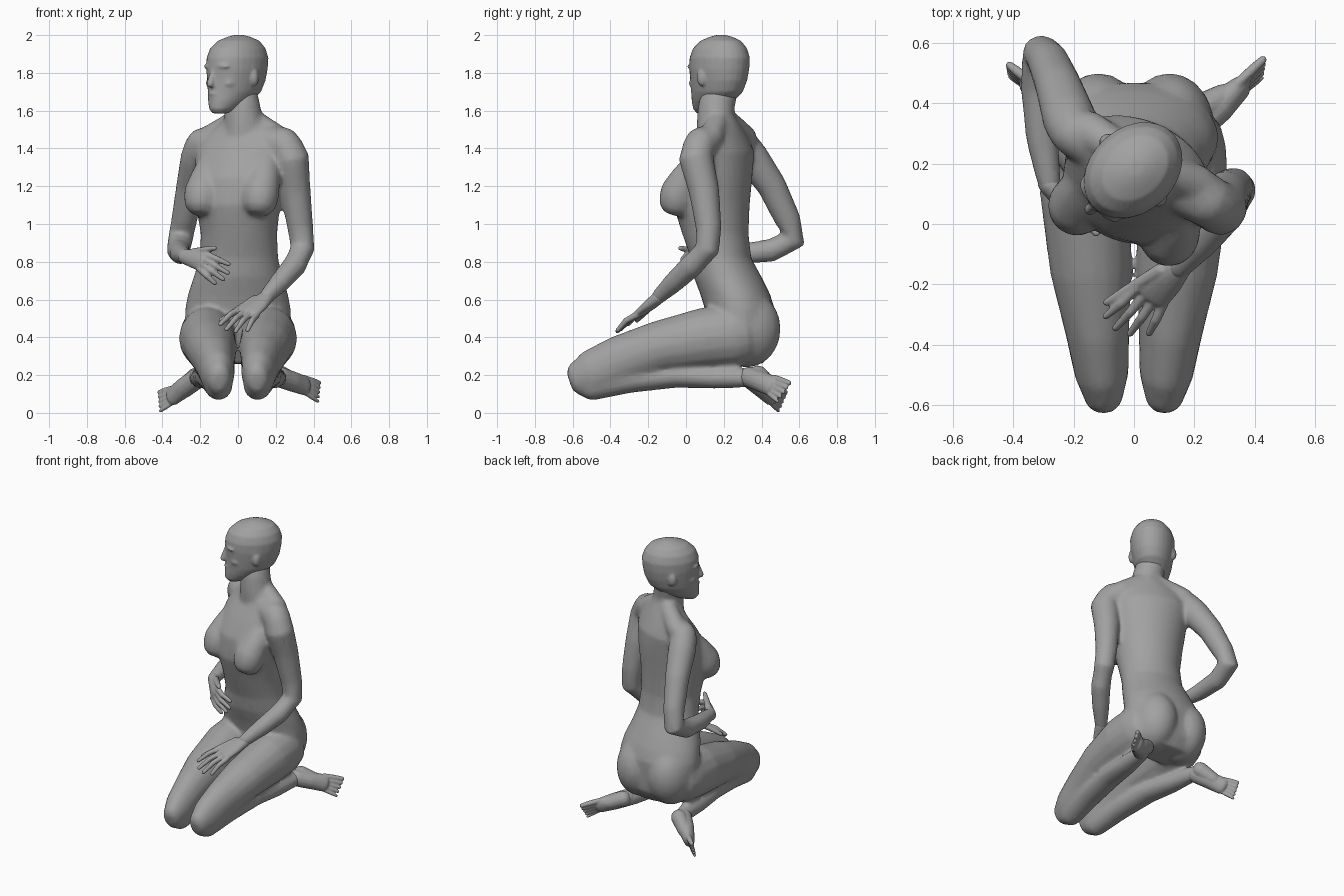
import bpy, bmesh, math
from mathutils import Vector, Matrix

V = Vector
clay = bpy.data.materials.new("grey clay")
clay.diffuse_color = (0.36, 0.36, 0.36, 1)


def loft(bm, rings, n=20):
    """Closed skin through rings of (centre, half-axis u, half-axis v)."""
    loops = []
    for c, u, v in rings:
        loops.append([bm.verts.new(c + u * math.cos(2 * math.pi * i / n) + v * math.sin(2 * math.pi * i / n))
                      for i in range(n)])
    for a, b in zip(loops, loops[1:]):
        for i in range(n):
            bm.faces.new((a[i], a[(i + 1) % n], b[(i + 1) % n], b[i]))
    bm.faces.new(loops[0])
    bm.faces.new(loops[-1])


def tube(bm, pts, hint=(0, 0, 1), n=16):
    """Rounded limb through (x, y, z, half-width, half-height)."""
    P = [V(p[:3]) for p in pts]
    rings = []
    for i, p in enumerate(pts):
        t = (P[min(i + 1, len(P) - 1)] - P[max(i - 1, 0)]).normalized()
        u = t.cross(V(hint)).normalized()
        v = u.cross(t)
        a, b = p[3], p[-1]
        rings.append((P[i], u * a, v * b))
        if i in (0, len(P) - 1):
            d = t * (-1 if i == 0 else 1) * min(a, b)
            caps = [(P[i] + d * k, u * a * s, v * b * s) for k, s in ((0.5, 0.86), (0.85, 0.5))]
            rings = caps[::-1] + rings if i == 0 else rings + caps
    loft(bm, rings, n)


def ball(bm, c, r, yaw=0):
    m = Matrix.Translation(c) @ Matrix.Rotation(yaw, 4, 'Z') @ Matrix.Diagonal((*r, 1))
    bmesh.ops.create_uvsphere(bm, u_segments=20, v_segments=12, radius=1, matrix=m)


def finish(name, bm, voxel, smooth, ratio):
    """Fuse the pieces into one skin, soften the joins, thin out the faces."""
    bmesh.ops.recalc_face_normals(bm, faces=bm.faces)
    me = bpy.data.meshes.new(name)
    bm.to_mesh(me)
    bm.free()
    me.materials.append(clay)
    ob = bpy.data.objects.new(name, me)
    bpy.context.collection.objects.link(ob)
    r = ob.modifiers.new("fuse", 'REMESH')
    r.mode, r.voxel_size, r.use_smooth_shade = 'VOXEL', voxel, True
    s = ob.modifiers.new("soften", 'SMOOTH')
    s.factor, s.iterations = 0.5, smooth
    d = ob.modifiers.new("simplify", 'DECIMATE')
    d.ratio = ratio


# --- body: torso, limbs and neck fused into one skin ---
bm = bmesh.new()
torso = [  # z, cx, cy, half-width, half-depth, twist in degrees
    (0.26, 0, .30, .18, .11, 0), (0.34, 0, .30, .245, .16, 0), (0.45, 0, .29, .28, .175, 0),
    (0.55, 0, .285, .28, .185, 0), (0.63, 0, .26, .265, .185, 0), (0.72, 0, .22, .235, .18, 2),
    (0.82, .005, .185, .208, .16, 5), (0.95, .005, .155, .203, .175, 10), (1.10, 0, .135, .225, .20, 16),
    (1.25, .005, .145, .245, .20, 21), (1.38, .015, .18, .25, .165, 24), (1.46, .02, .19, .22, .12, 24),
    (1.515, .03, .185, .15, .10, 24), (1.56, .03, .17, .10, .095, 24)]
rings = []
for z, cx, cy, w, d, a in torso:
    a = math.radians(a)
    rings.append((V((cx, cy, z)), V((math.cos(a), -math.sin(a), 0)) * w, V((math.sin(a), math.cos(a), 0)) * d))
loft(bm, rings, 32)
tube(bm, [(-.19, .30, 1.425, .085), (.03, .19, 1.44, .09), (.24, .08, 1.425, .09)])        # shoulder girdle
tube(bm, [(.03, .17, 1.44, .11), (.03, .158, 1.53, .103), (.022, .16, 1.62, .097),
          (.005, .18, 1.70, .095)], (0, 1, 0))                                             # neck
for x, y in ((-.15, .31), (.21, .13)):
    tube(bm, [(.03, .185, 1.575, .06), (x * .5 + .02, y * .5 + .095, 1.52, .06), (x, y, 1.455, .068)])
for x, y in ((-.19, .055), (.115, -.047)):                                                 # chest
    tube(bm, [(x + .04, y + .10, 1.33, .06), (x + .025, y + .055, 1.25, .085),
              (x + .005, y + .012, 1.17, .10), (x, y, 1.13, .098)], (0, 1, 0))
for s in (-1, 1):
    ball(bm, (s * .118, .32, .445), (.15, .182, .205))                                     # seat
    tube(bm, [(s * .165, .26, .41, .142, .165), (s * .163, .10, .395, .15, .163),
              (s * .143, -.15, .345, .137, .14), (s * .122, -.35, .275, .108, .135),
              (s * .107, -.50, .205, .09, .128), (s * .102, -.56, .185, .07, .10)])        # thigh
    tube(bm, [(s * .102, -.50, .145, .075, .08), (s * .125, -.30, .175, .08, .07),
              (s * .155, -.05, .195, .08, .062), (s * .185, .15, .185, .068, .057),
              (s * .205, .30, .185, .052, .052), (s * .215, .345, .185, .048, .048)])      # shin
# front arm and rear arm
tube(bm, [(.255, .07, 1.41, .088), (.285, .052, 1.35, .092), (.303, .095, 1.18, .082), (.33, .12, .98, .069),
          (.342, .115, .87, .066), (.30, .03, .78, .064), (.225, -.06, .695, .056),
          (.15, -.145, .615, .041)], (0, 1, .3))
tube(bm, [(-.20, .31, 1.41, .085), (-.215, .35, 1.35, .09), (-.25, .455, 1.20, .078), (-.285, .54, 1.02, .069),
          (-.305, .57, .92, .067), (-.315, .45, .86, .062), (-.305, .28, .84, .054),
          (-.28, .13, .83, .04)], (1, 0, .3))
finish("body", bm, 0.012, 12, 0.2)

# --- head, turned toward the rear-arm side ---
F, S, O = V((-.74, -.67, 0)), V((.67, -.74, 0)), V((-.01, .172, 0))
YAW = math.atan2(F.y, F.x)


def hp(f, s, z):
    return O + F * f + S * s + V((0, 0, z))


bm = bmesh.new()
skull = [  # z, forward offset, half-length, half-width
    (1.585, .12, .035, .035), (1.61, .09, .085, .065), (1.65, .045, .13, .094), (1.70, .012, .158, .118),
    (1.76, -.002, .172, .131), (1.82, -.006, .180, .140), (1.88, -.01, .181, .141), (1.93, -.012, .162, .126),
    (1.97, -.018, .122, .095), (1.99, -.02, .07, .055), (2.0, -.02, .03, .025)]
loft(bm, [(hp(f, 0, z), F * a, S * b) for z, f, a, b in skull], 28)
tube(bm, [(*hp(.16, 0, 1.82), .014), (*hp(.175, 0, 1.775), .017), (*hp(.185, 0, 1.74), .02)], F)   # nose
ball(bm, hp(.158, 0, 1.69), (.022, .036, .011), YAW)                                       # upper lip
ball(bm, hp(.154, 0, 1.669), (.022, .032, .011), YAW)                                      # lower lip
ball(bm, hp(.133, 0, 1.617), (.035, .04, .028), YAW)                                       # chin
for s in (-1, 1):
    ball(bm, hp(.142, s * .055, 1.835), (.026, .042, .013), YAW + s * .35)                 # brow
    ball(bm, hp(.131, s * .052, 1.797), (.025, .026, .014), YAW)                           # eye
    ball(bm, hp(.10, s * .068, 1.745), (.045, .035, .03), YAW)                             # cheekbone
    ball(bm, hp(-.015, s * .132, 1.775), (.03, .02, .045), YAW + s * .4)                   # ear
finish("head", bm, 0.008, 4, 0.3)


# --- hands: palm plus separate fingers ---
def hand(name, wrist, knuckle, tip, side, thumb, normal):
    wrist, knuckle, tip, side, normal = map(V, (wrist, knuckle, tip, side, normal))
    bm = bmesh.new()
    w = side.length
    mid = wrist.lerp(knuckle, .5)
    tube(bm, [(*wrist, .040, .035), (*mid, w * .88, .031), (*knuckle, w, .024)], normal)
    for i in range(4):
        k = (i - 1.5) / 1.5
        a = knuckle + side * k * .78
        b = tip + side * k * 1.15 + (knuckle - tip) * (0, -.12, -.05, .2)[i]
        m = a.lerp(b, .5) + normal * .012
        tube(bm, [(*a, .0185), (*m, .0165), (*b, .012)], normal, 8)
    t = V(thumb)
    base = wrist.lerp(knuckle, .35) - side * .6
    tube(bm, [(*base, .023), (*base.lerp(t, .55), .019), (*t, .013)], normal, 8)
    finish(name, bm, 0.005, 2, 0.25)


hand("front_hand", (.155, -.14, .615), (.055, -.235, .535), (-.03, -.345, .445),
     (.055, -.034, -.022), (-.09, -.26, .49), (-.1, -.5, .8))
hand("rear_hand", (-.285, .135, .83), (-.185, .01, .80), (-.075, -.015, .73),
     (-.022, .0, -.05), (-.125, -.03, .872), (-.2, -1, .1))


# --- feet: heel, instep and toes, splayed outward behind the seat ---
def foot(name, ankle, ball_p, tip, side):
    ankle, ball_p, tip, side = map(V, (ankle, ball_p, tip, side))
    bm = bmesh.new()
    normal = (ball_p - ankle).cross(side).normalized()
    mid = ankle.lerp(ball_p, .5)
    tube(bm, [(*ankle, .055, .054), (*mid, .055, .052), (*ball_p, .055, .036)], normal)
    heel = ankle + V((0, .045, .01))
    tube(bm, [(*heel, .052), (*heel.lerp(ball_p, .6), .044)], normal)
    for i in range(5):
        k = (i - 2) / 2
        a = ball_p + side * k * .85
        b = tip + side * k * 1.12 + (tip - ball_p) * (.15 * k)
        r = .0115 + .0015 * i
        tube(bm, [(*a, r), (*a.lerp(b, .6), r), (*b, r * .8)], normal, 8)
    finish(name, bm, 0.005, 2, 0.25)


foot("left_foot", (.22, .335, .19), (.35, .45, .145), (.425, .515, .11), (-.008, .018, .048))
foot("right_foot", (-.22, .345, .18), (-.345, .46, .09), (-.412, .508, .06), (.008, .010, .048))
